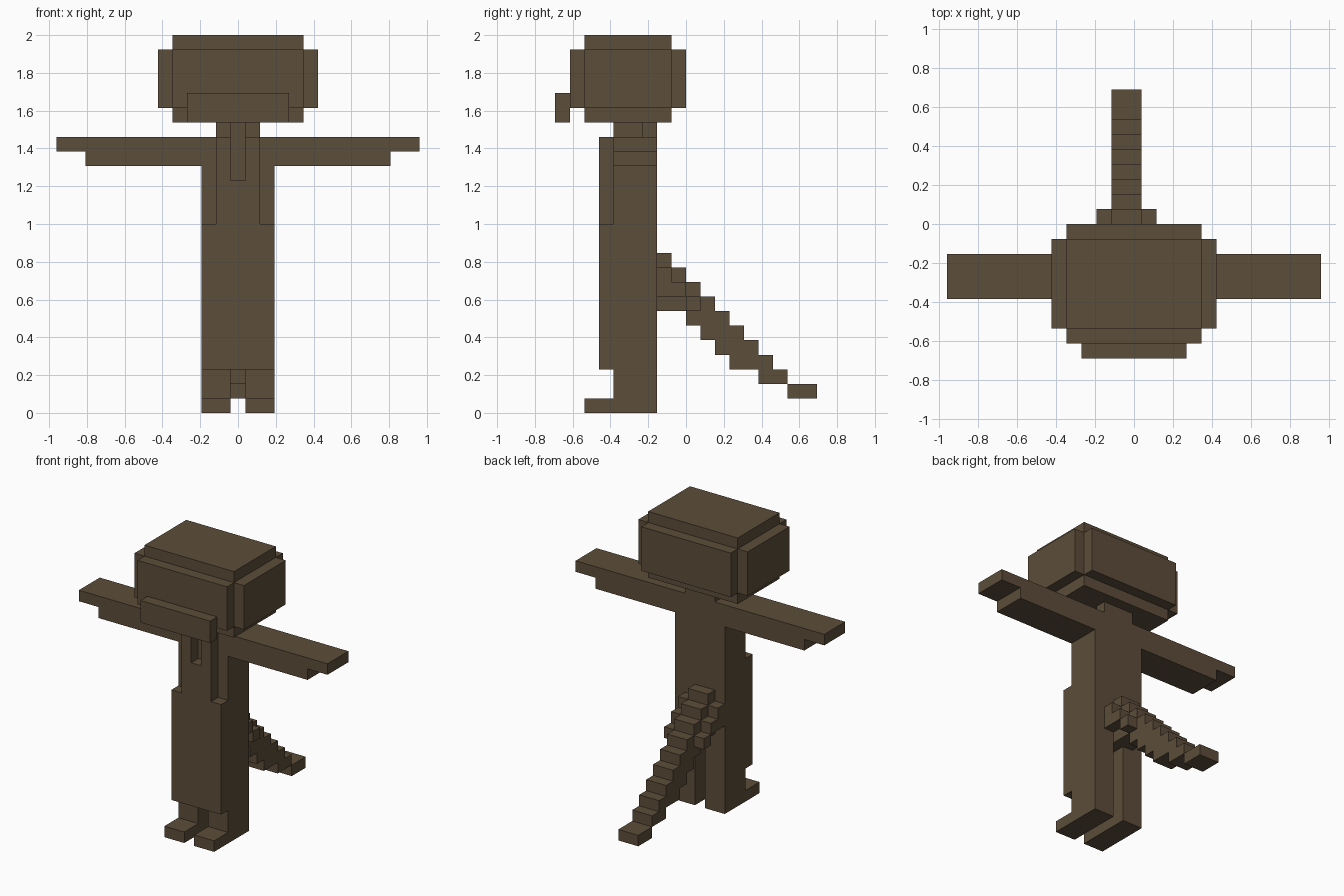
import bpy
import bmesh
from mathutils import Vector

cube = bpy.data.objects.get("Cube")
if cube:
    bpy.data.objects.remove(cube, do_unlink=True)

U = 1 / 13  # edge length of one block

brown = bpy.data.materials.new("dark_brown")
brown.use_nodes = True
colour = (0.107, 0.074, 0.042, 1)
brown.diffuse_color = colour
bsdf = brown.node_tree.nodes["Principled BSDF"]
bsdf.inputs["Base Color"].default_value = colour
bsdf.inputs["Roughness"].default_value = 0.9


def part(name, *boxes):
    """One object from boxes given as (x0, x1, y0, y1, z0, z1) in blocks."""
    bm = bmesh.new()
    for x0, x1, y0, y1, z0, z1 in boxes:
        lo, hi = Vector((x0, y0, z0)) * U, Vector((x1, y1, z1)) * U
        size, mid = hi - lo, (lo + hi) / 2
        verts = bmesh.ops.create_cube(bm, size=1)["verts"]
        for v in verts:
            v.co = Vector(a * b for a, b in zip(v.co, size)) + mid
    mesh = bpy.data.meshes.new(name)
    bm.to_mesh(mesh)
    bm.free()
    mesh.materials.append(brown)
    obj = bpy.data.objects.new(name, mesh)
    bpy.context.collection.objects.link(obj)
    return obj


def wide(half, *rest):
    """Box symmetric about x = 0."""
    return (-half, half, *rest)


# Head with bevel-like steps, and snout
part("head",
     wide(4.5, -7, -1, 20, 26),
     wide(5.5, -7, -1, 21, 25),
     wide(4.5, -8, 0, 21, 25))
part("snout", wide(3.5, -9, -8, 20, 22))

# Neck: narrow throat in front, wider nape behind
part("neck", wide(0.5, -5, -3, 19, 20), wide(1.5, -3, -2, 19, 20))

# Torso, belly and chest with a groove under the throat
part("torso", wide(2.5, -5, -2, 7, 17))
part("belly", wide(2.5, -6, -5, 3, 13))
part("chest",
     wide(1.5, -6, -5, 13, 16),
     (-1.5, -0.5, -6, -5, 16, 19),
     (0.5, 1.5, -6, -5, 16, 19))

# Outstretched arms run straight across the shoulders
part("arms", wide(12.5, -5, -2, 18, 19), wide(10.5, -5, -2, 17, 18))

# Legs and feet
for side, x in (("right", -2.5), ("left", 0.5)):
    part(side + "_leg", (x, x + 2, -5, -2, 0, 7))
    part(side + "_foot", (x, x + 2, -7, -5, 0, 1))

# Tail: one column per step, (bottom, top) going backward
steps = [(7, 11), (7, 10), (6, 9), (5, 8), (4, 7),
         (3, 6), (3, 5), (2, 4), (2, 3), (1, 2), (1, 2)]
part("tail", *[(-1.5, 0.5, i - 2, i - 1, lo, hi)
               for i, (lo, hi) in enumerate(steps)])

# Thickened sides at the tail root
for side, x in (("right", -2.5), ("left", 0.5)):
    part(side + "_tail_root", *[(x, x + 1, i - 2, i - 1, lo, hi)
                                for i, (lo, hi) in enumerate([(8, 10), (8, 9), (7, 8)])])
